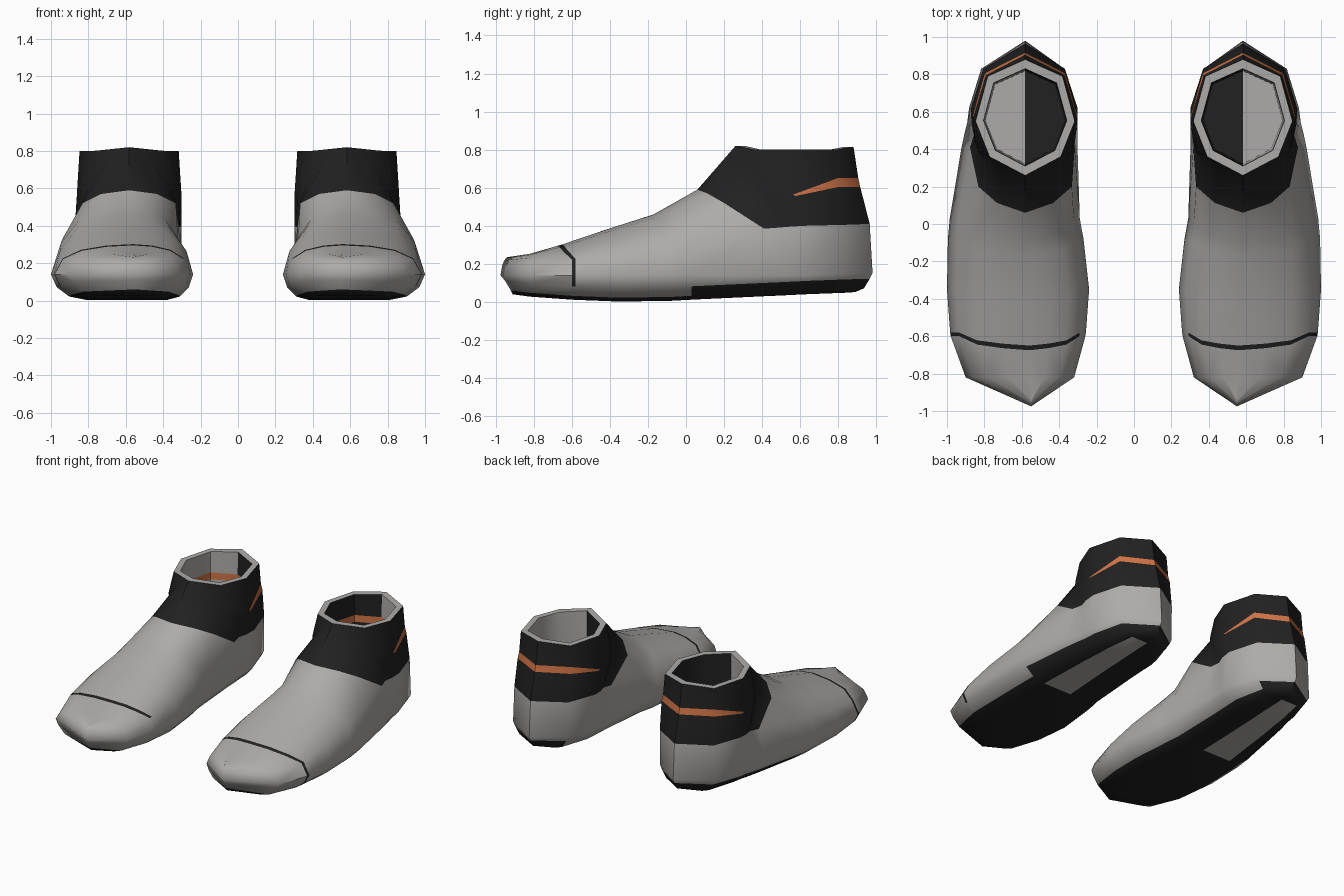
import bpy, bmesh, math
from mathutils import Vector

if "Cube" in bpy.data.objects:
    bpy.data.objects.remove(bpy.data.objects["Cube"])

# Colours
def material(name, rgb):
    m = bpy.data.materials.new(name)
    m.diffuse_color = (*rgb, 1)
    m.use_nodes = True
    m.node_tree.nodes["Principled BSDF"].inputs["Base Color"].default_value = m.diffuse_color
    return m

GREY, BLACK, ORANGE = 0, 1, 2
MATS = [material("light grey fabric", (0.42, 0.41, 0.395)),
        material("black rubber", (0.015, 0.015, 0.015)),
        material("orange stripe", (0.62, 0.17, 0.06))]

# Section levels: 0 sole centre, 1 mid sole, 2 sole edge, 3 sole band, 4 widest,
# 5 shoulder, 6 stripe bottom, 7 stripe top, 8 ridge or collar
LEAN = [0, 0, 0, 0, 0, 0, 0.6, 0.85, 1]


def section(yb, yt, cx, out, inn, zs, z_up, w_up, ys=None):
    """Outer and inner half of one cross-section, from sole centre upwards."""
    zs_all = [zs, zs, zs + 0.02, zs + 0.07, max(0.14, zs + 0.1)] + z_up
    ys = ys or [yb + (yt - yb) * t for t in LEAN]
    halves = []
    for sign, w, ups in ((1, out, w_up(out)), (-1, inn, w_up(inn))):
        xs = [0, 0.55 * w, 0.78 * w, 0.93 * w, w] + ups
        halves.append([Vector((cx + sign * x, y, z)) for x, y, z in zip(xs, ys, zs_all)])
    return halves


def forefoot(yb, yt, cx, out, inn, zs, zt, ys=None):
    z_up = [0.15 + (zt - 0.15) * g for g in (0.5, 0.8, 0.95, 1)]
    return section(yb, yt, cx, out, inn, zs, z_up,
                   lambda w: [0.89 * w, 0.66 * w, 0.34 * w, 0], ys)


def ankle(yb, yt, out, inn, zs, z_up, w6, w7, wt, ys=None):
    return section(yb, yt, 0.582, out, inn, zs, z_up,
                   lambda w: [0.5 * (w + w6), w6, w7, wt], ys)


STATIONS = [
    # toe tip to instep
    forefoot(-0.91, -0.94, 0.55, 0, 0, 0.04, 0.235,
             [-0.91, -0.91, -0.92, -0.95, -0.975, -0.965, -0.955, -0.945, -0.94]),
    forefoot(-0.82, -0.82, 0.56, 0.34, 0.24, 0.028, 0.253),
    forefoot(-0.60, -0.675, 0.56, 0.42, 0.30, 0.012, 0.295),
    forefoot(-0.58, -0.65, 0.56, 0.423, 0.303, 0.011, 0.302),
    forefoot(-0.35, -0.42, 0.56, 0.44, 0.32, 0.002, 0.38),
    forefoot(-0.08, -0.17, 0.57, 0.425, 0.30, 0.006, 0.46),
    forefoot(0.03, -0.09, 0.575, 0.41, 0.285, 0.012, 0.505),
    # ankle to heel
    ankle(0.41, 0.06, 0.34, 0.28, 0.03, [0.385, 0.52, 0.57, 0.59], 0.25, 0.15, 0),
    ankle(0.48, 0.26, 0.325, 0.28, 0.033, [0.39, 0.60, 0.74, 0.82], 0.22, 0.12, 0),
    ankle(0.54, 0.36, 0.31, 0.28, 0.036, [0.395, 0.54, 0.62, 0.80], 0.265, 0.25, 0.19),
    ankle(0.62, 0.55, 0.30, 0.28, 0.04, [0.40, 0.557, 0.563, 0.80], 0.28, 0.28, 0.265),
    ankle(0.83, 0.79, 0.235, 0.21, 0.048, [0.405, 0.605, 0.65, 0.80], 0.215, 0.21, 0.20),
    ankle(0.97, 0.88, 0, 0, 0.052, [0.41, 0.605, 0.65, 0.815], 0, 0, 0,
          [0.89, 0.89, 0.935, 0.965, 0.98, 0.965, 0.915, 0.905, 0.88]),
]
GROOVE, ARCH, CUFF, COLLAR, TIP, REAR = 2, 6, 7, 8, 10, 11
COLLAR_CENTRE = Vector((0.582, 0.57, 0))


def add_lining(half):
    """Continue a collar section over the rim and down to the insole."""
    top = half[8]
    for scale, z in ((0.84, top.z), (0.83, 0.65), (0.83, 0.60), (0.80, 0.10)):
        p = COLLAR_CENTRE + (top - COLLAR_CENTRE) * scale
        half.append(Vector((p.x, p.y, z)))
    half.append(Vector((COLLAR_CENTRE.x, half[-1].y, 0.10)))


for station in STATIONS[COLLAR:]:
    for half in station:
        add_lining(half)


def colour(s, k, outer):
    """Colour of the patch after station s and level k."""
    if k >= 9:                                   # lining
        if k == 10 and s >= TIP:
            return ORANGE
        return GREY if outer else BLACK
    if k == 8:                                   # rim
        return GREY
    if k < 2:                                    # sole with pale outer insert
        return GREY if k == 0 and outer and ARCH <= s < REAR else BLACK
    if k == 2:                                   # sole band
        return BLACK if (outer and s >= ARCH) or s >= REAR else GREY
    if s == GROOVE and (outer or k >= 5):        # toe seam
        return BLACK
    if s >= CUFF and k >= 5:                     # ankle cuff and heel stripe
        return ORANGE if k == 6 and s >= TIP else BLACK
    return GREY


def build_shoe(name, mirror):
    bm = bmesh.new()
    for side in (0, 1):
        grid = [[bm.verts.new((p.x * mirror, p.y, p.z)) for p in st[side]]
                for st in STATIONS]
        for s in range(len(grid) - 1):
            a, b = grid[s], grid[s + 1]
            for k in range(min(len(a), len(b)) - 1):
                f = bm.faces.new((a[k], b[k], b[k + 1], a[k + 1]))
                f.material_index = colour(s, k, side == 0)
    bmesh.ops.remove_doubles(bm, verts=bm.verts, dist=0.0005)
    bmesh.ops.recalc_face_normals(bm, faces=bm.faces)
    mesh = bpy.data.meshes.new(name)
    bm.to_mesh(mesh)
    bm.free()
    for m in MATS:
        mesh.materials.append(m)
    ob = bpy.data.objects.new(name, mesh)
    bpy.context.collection.objects.link(ob)
    bpy.ops.object.select_all(action='DESELECT')
    ob.select_set(True)
    bpy.context.view_layer.objects.active = ob
    bpy.ops.object.shade_smooth_by_angle(angle=math.radians(50))


build_shoe("right_shoe", 1)
build_shoe("left_shoe", -1)
